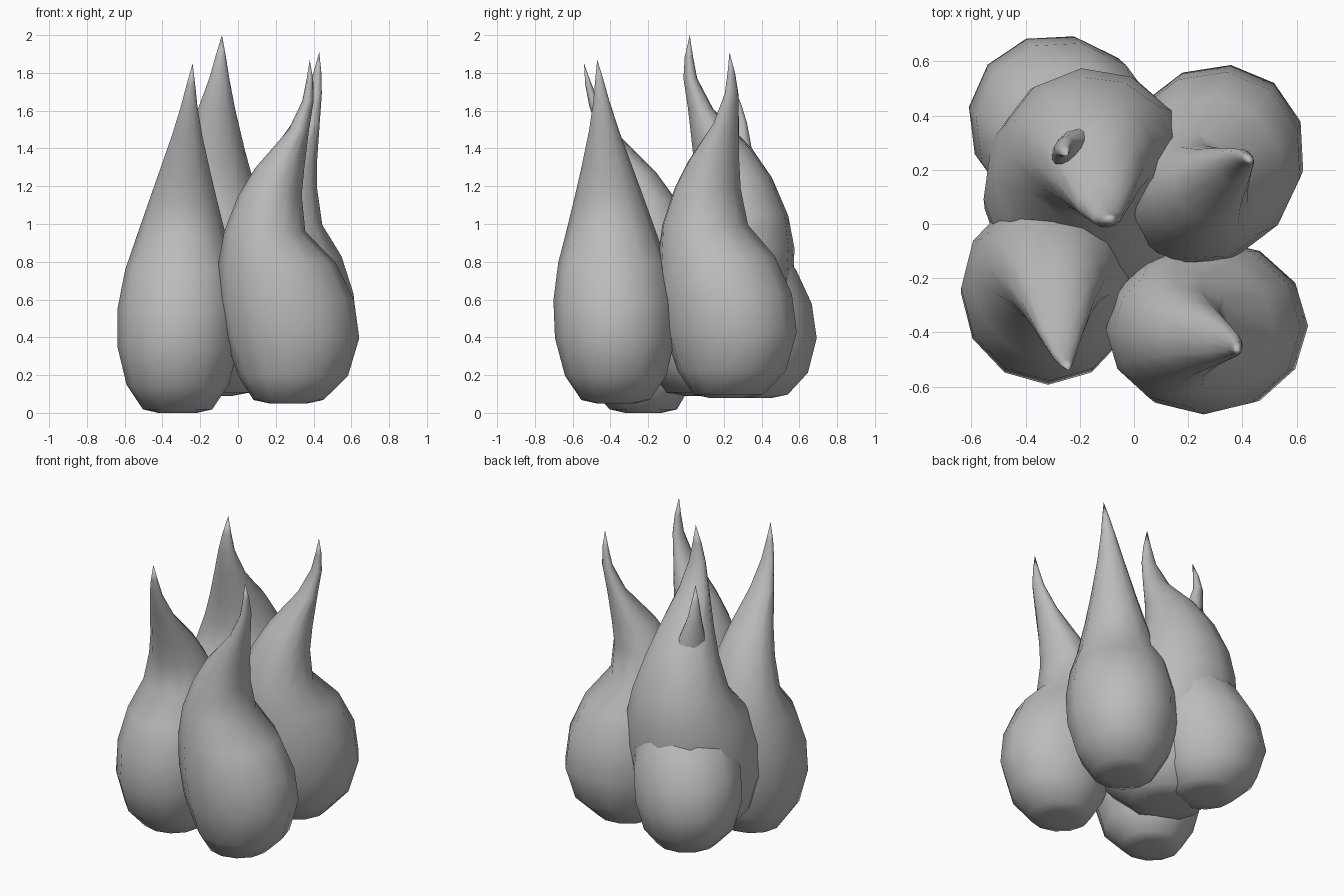
import bpy
import bmesh
import math
from mathutils import Matrix, Vector

cube = bpy.data.objects.get("Cube")
if cube:
    bpy.data.objects.remove(cube, do_unlink=True)

SIDES = 12

# Bulb profile: height fraction, centre offset along the lean, radius along it, radius across it
PROFILE = [
    (0.0, -.015, .10, .10),
    (.01, -.015, .185, .18),
    (.08, .01, .29, .265),
    (.19, .005, .355, .315),
    (.30, -.025, .358, .318),
    (.41, -.075, .31, .285),
    (.50, -.14, .215, .235),
    (.605, -.112, .168, .178),
    (.685, -.06, .13, .135),
    (.795, .04, .055, .078),
    (.88, .09, .03, .042),
    (.94, .1, .018, .022),
]
TIP_OFFSET = .1

grey = bpy.data.materials.new("plain_grey")
grey.use_nodes = True
COLOUR = (.5, .5, .5, 1)
grey.diffuse_color = COLOUR
grey.node_tree.nodes["Principled BSDF"].inputs["Base Color"].default_value = COLOUR


def make_bulb(name, base, tip, angle, along, across):
    """Loft elliptical rings from a flat base to a bent, pointed tip."""
    base, tip = Vector(base), Vector(tip)
    turn = Matrix.Rotation(math.radians(angle), 3, 'Z')
    height = tip.z - base.z
    natural_tip = base + turn @ Vector((TIP_OFFSET * along, 0, height))
    lean = tip - natural_tip
    bm = bmesh.new()
    rings = []
    for t, offset, ru, rv in PROFILE:
        ring = []
        for i in range(SIDES):
            a = math.tau * i / SIDES
            local = Vector(((offset + ru * math.cos(a)) * along,
                            rv * math.sin(a) * across, t * height))
            ring.append(bm.verts.new(base + turn @ local + lean * t * t))
        rings.append(ring)
    bm.faces.new(reversed(rings[0]))
    for low, high in zip(rings, rings[1:]):
        for i in range(SIDES):
            j = (i + 1) % SIDES
            bm.faces.new((low[i], low[j], high[j], high[i]))
    point = bm.verts.new(tip)
    for i in range(SIDES):
        bm.faces.new((rings[-1][i], rings[-1][(i + 1) % SIDES], point))
    for face in bm.faces:
        face.smooth = True
    mesh = bpy.data.meshes.new(name)
    bm.to_mesh(mesh)
    bm.free()
    mesh.materials.append(grey)
    bpy.context.collection.objects.link(bpy.data.objects.new(name, mesh))


# Five pointed bulbs: one large in the middle, four around it
make_bulb("front_right_bulb", (-.32, -.24, 0), (-.24, -.54, 1.85), -90, .96, 1.02)
make_bulb("front_left_bulb", (.282, -.372, .05), (.38, -.47, 1.87), 0, 1, 1.01)
make_bulb("back_left_bulb", (.28, .235, .08), (.43, .23, 1.91), 51, 1.03, 1.05)
make_bulb("middle_bulb", (-.155, .1, .09), (-.085, .02, 2), -84, 1.22, 1.27)
make_bulb("back_right_bulb", (-.27, .365, .08), (-.245, .25, 1.735), 140, .99, 1.04)
